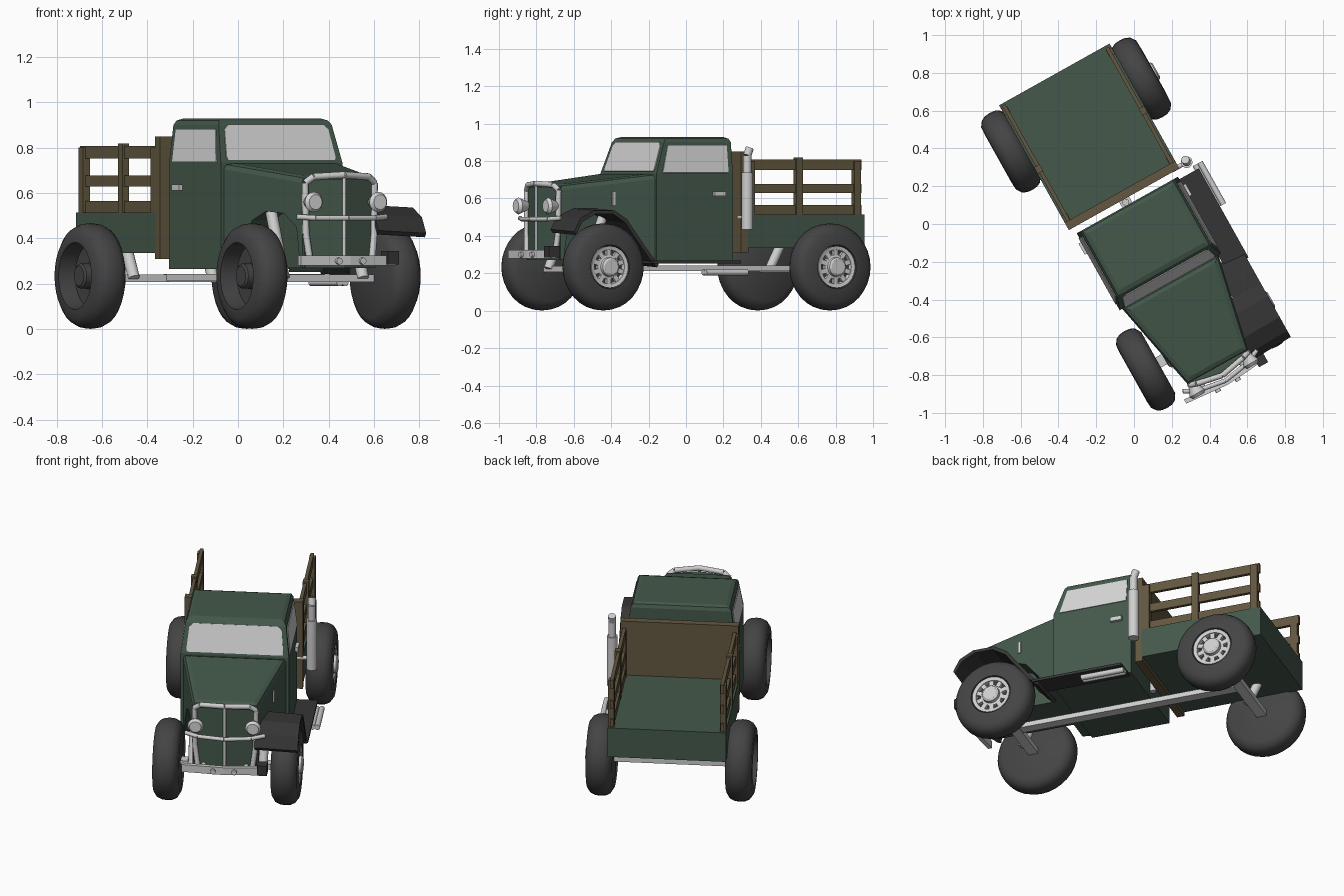
import bpy, bmesh, math
from mathutils import Matrix, Vector

if "Cube" in bpy.data.objects:
    bpy.data.objects.remove(bpy.data.objects["Cube"])

# The whole truck is modelled straight, facing -y, then turned on the ground
TURN = Matrix.Rotation(math.radians(29.2), 4, 'Z') @ Matrix.Translation((0.018, 0, 0))


def material(name, rgb):
    m = bpy.data.materials.new(name)
    m.diffuse_color = (*rgb, 1)
    m.use_nodes = True
    m.node_tree.nodes["Principled BSDF"].inputs["Base Color"].default_value = m.diffuse_color
    return m


GREEN = material("dark green paint", (0.058, 0.098, 0.070))
WOOD = material("brown wood", (0.125, 0.095, 0.050))
RUBBER = material("grey rubber", (0.058, 0.058, 0.058))
BLACK = material("charcoal fender", (0.036, 0.036, 0.036))
CHROME = material("light metal", (0.62, 0.62, 0.62))
GLASS = material("pale glass", (0.66, 0.66, 0.66))


def finish(name, bm, mat, smooth=False):
    bmesh.ops.recalc_face_normals(bm, faces=bm.faces[:])
    me = bpy.data.meshes.new(name)
    bm.to_mesh(me)
    bm.free()
    ob = bpy.data.objects.new(name, me)
    bpy.context.collection.objects.link(ob)
    me.materials.append(mat)
    ob.matrix_world = TURN
    if smooth:
        bpy.ops.object.select_all(action='DESELECT')
        ob.select_set(True)
        bpy.context.view_layer.objects.active = ob
        bpy.ops.object.shade_smooth_by_angle(angle=math.radians(35))
    return ob


def loft(bm, a, b):
    """Closed solid between two matching outlines."""
    va, vb = [bm.verts.new(p) for p in a], [bm.verts.new(p) for p in b]
    bm.faces.new(va)
    bm.faces.new(vb[::-1])
    for i in range(len(a)):
        j = (i + 1) % len(a)
        bm.faces.new((va[i], vb[i], vb[j], va[j]))


def box(name, x, y, z, mat):
    bm = bmesh.new()
    loft(bm, *[[(x[0], y[0], k), (x[1], y[0], k), (x[1], y[1], k), (x[0], y[1], k)] for k in z])
    return finish(name, bm, mat)


def side_prism(name, profile, half, mat, bevel_above=None, width=0.025):
    """Side profile (y, z) spread to +-half(y, z), optionally rounding the upper edges."""
    bm = bmesh.new()
    loft(bm, *[[(s * half(y, z), y, z) for y, z in profile] for s in (-1, 1)])
    if bevel_above:
        edges = [e for e in bm.edges if all(v.co.z > bevel_above for v in e.verts)]
        bmesh.ops.bevel(bm, geom=edges, offset=width, segments=2, profile=0.5, affect='EDGES')
    return finish(name, bm, mat)


def plate(name, pts, mat, half_thick=0.0045):
    pts = [Vector(p) for p in pts]
    n = (pts[1] - pts[0]).cross(pts[2] - pts[1]).normalized() * half_thick
    bm = bmesh.new()
    loft(bm, [p + n for p in pts], [p - n for p in pts])
    return finish(name, bm, mat)


def rods(name, pts, r, mat=CHROME, segs=12, r_end=None):
    """Chain of round rods through the points."""
    bm = bmesh.new()
    for p, q in zip(pts, pts[1:]):
        p, q = Vector(p), Vector(q)
        d = q - p
        m = Matrix.Translation((p + q) / 2) @ d.to_track_quat('Z', 'Y').to_matrix().to_4x4()
        bmesh.ops.create_cone(bm, cap_ends=True, segments=segs, radius1=r,
                              radius2=r if r_end is None else r_end, depth=d.length, matrix=m)
    return finish(name, bm, mat, True)


def wheel_part(name, centre, side, profile, mat, segs=32):
    """Lathe of (radius, outward offset) around the axle."""
    bm = bmesh.new()
    verts = [bm.verts.new((side * d, r, 0)) for r, d in profile]
    edges = [bm.edges.new(p) for p in zip(verts, verts[1:])]
    bmesh.ops.spin(bm, geom=verts + edges, axis=(1, 0, 0), cent=(0, 0, 0),
                   angle=math.tau, steps=segs, use_duplicate=False)
    bmesh.ops.remove_doubles(bm, verts=bm.verts[:], dist=1e-5)
    bmesh.ops.translate(bm, verts=bm.verts[:], vec=centre)
    return finish(name, bm, mat, True)


# Cab: straight lower body, slightly narrowing top with rounded roof
def cab_half(y, z):
    return 0.307 - max(0, z - 0.735) * 0.13


side_prism("cab_body", [(0.105, 0.265), (0.105, 0.735), (-0.362, 0.735), (-0.362, 0.265)], cab_half, GREEN)
side_prism("cab_top", [(0.105, 0.735), (0.105, 0.928), (-0.295, 0.928), (-0.362, 0.735)],
           cab_half, GREEN, 0.8, 0.028)
wy = lambda z: -0.362 + (z - 0.735) * 0.347
plate("windshield", [(x, wy(z), z) for x, z in
      [(-0.27, 0.745), (0.27, 0.745), (0.275, 0.76), (0.262, 0.88), (0.24, 0.9),
       (-0.24, 0.9), (-0.262, 0.88), (-0.275, 0.76)]], GLASS)
for s, tag in ((-1, "left"), (1, "right")):
    plate(f"{tag}_window", [(s * cab_half(y, z), y, z) for y, z in
          [(-0.325, 0.737), (0.077, 0.737), (0.077, 0.882), (-0.285, 0.882)]], GLASS)
    box(f"{tag}_door_handle", sorted((s * 0.3, s * 0.325)), (-0.015, 0.053), (0.612, 0.638), CHROME)

# Hood narrowing to the front, with wheel arches cut in the side profile
def hood_half(y, z):
    return 0.292 + (y + 0.36) * 0.208


side_prism("hood", [(-0.36, 0.27), (-0.41, 0.27), (-0.47, 0.38), (-0.55, 0.48), (-0.64, 0.52),
                    (-0.76, 0.51), (-0.84, 0.45), (-0.865, 0.27), (-0.88, 0.27), (-0.88, 0.675),
                    (-0.36, 0.735)], hood_half, GREEN, 0.6, 0.03)
box("engine_block", (-0.14, 0.14), (-0.87, -0.36), (0.27, 0.56), GREEN)
bm = bmesh.new()
loft(bm, *[[(-0.175, -0.87, z), (-0.175, -0.885, z), (0, -0.925, z), (0.175, -0.885, z), (0.175, -0.87, z)]
           for z in (0.27, 0.66)])
finish("grille_panel", bm, GREEN)
box("hood_vent", (0.235, 0.25), (-0.598, -0.583), (0.565, 0.635), CHROME)

# Chrome grille frame, guard and bumper
rods("grille_frame", [(-0.155, -0.9, 0.29), (-0.172, -0.89, 0.42), (-0.175, -0.888, 0.645), (-0.14, -0.9, 0.672),
                      (0, -0.928, 0.68), (0.14, -0.9, 0.672), (0.175, -0.888, 0.645),
                      (0.172, -0.89, 0.42), (0.155, -0.9, 0.29)], 0.015)
rods("grille_centre_bar", [(0, -0.928, 0.28), (0, -0.928, 0.68)], 0.008)
rods("grille_guard", [(-0.225, -0.9, 0.495), (-0.15, -0.935, 0.49), (0, -0.96, 0.49),
                      (0.15, -0.935, 0.49), (0.225, -0.9, 0.495)], 0.012)
bm = bmesh.new()
loft(bm, *[[(-0.24, -0.965, z), (0, -0.985, z), (0.24, -0.965, z), (0.24, -0.94, z),
            (0, -0.96, z), (-0.24, -0.94, z)] for z in (0.28, 0.325)])
finish("bumper", bm, CHROME)
box("bumper_box", (0.19, 0.245), (-0.985, -0.92), (0.285, 0.345), BLACK)
for s, tag in ((-1, "left"), (1, "right")):
    rods(f"{tag}_bumper_bracket", [(s * 0.12, -0.95, 0.30), (s * 0.12, -0.87, 0.30)], 0.014)
    rods(f"{tag}_bumper_lamp", [(s * 0.06, -0.97, 0.30), (s * 0.06, -0.995, 0.30)], 0.015)
    rods(f"{tag}_headlight", [(s * 0.163, -0.89, 0.56), (s * 0.163, -0.945, 0.56)], 0.022, r_end=0.045, segs=16)
    rods(f"{tag}_headlight_lens", [(s * 0.163, -0.945, 0.56), (s * 0.163, -0.962, 0.56)], 0.045, GLASS, 16, 0.033)

# Right fender and running board (the left side has lost its own)
path = [(-0.935, 0.435), (-0.895, 0.505), (-0.81, 0.548), (-0.68, 0.548), (-0.6, 0.5),
        (-0.53, 0.41), (-0.44, 0.3), (-0.4, 0.262)]
lower = [(y + (0.012 if i < 3 else -0.012), z - 0.018) for i, (y, z) in enumerate(path)]
bm = bmesh.new()
outline = path + lower[::-1]
loft(bm, [(0.17, y, z) for y, z in outline], [(0.415, y * 0.97 - 0.02, z - 0.012) for y, z in outline])
finish("right_fender", bm, BLACK)
box("right_running_board", (0.29, 0.425), (-0.45, 0.09), (0.252, 0.268), BLACK)

# Step tubes and exhaust stack on the right
for x in (0.418, 0.446):
    rods("step_tube", [(x, -0.14, 0.205), (x, 0.115, 0.205)], 0.016)
rods("exhaust_muffler", [(0.385, 0.15, 0.435), (0.385, 0.15, 0.74)], 0.031, segs=16)
rods("exhaust_tip", [(0.385, 0.15, 0.73), (0.385, 0.15, 0.83), (0.385, 0.165, 0.87)], 0.022, segs=16)
rods("exhaust_bracket", [(0.30, 0.15, 0.5), (0.385, 0.15, 0.5)], 0.012)
rods("exhaust_elbow", [(0.0, 0.122, 0.30), (0.0, 0.122, 0.45)], 0.018)

# Cargo bed with wooden headboard and slatted sides
box("cargo_bed", (-0.335, 0.335), (0.18, 0.897), (0.335, 0.515), GREEN)
box("headboard", (-0.335, 0.335), (0.14, 0.185), (0.31, 0.85), WOOD)
for s, tag in ((-1, "left"), (1, "right")):
    for z in ((0.515, 0.565), (0.628, 0.678), (0.752, 0.808)):
        box(f"{tag}_bed_slat", sorted((s * 0.303, s * 0.323)), (0.185, 0.885), z, WOOD)
    for y, top in ((0.205, 0.80), (0.5, 0.818), (0.855, 0.80)):
        box(f"{tag}_bed_post", sorted((s * 0.3, s * 0.334)), (y - 0.02, y + 0.02), (0.515, top), WOOD)

# Axles, centre beam and struts
box("centre_beam", (-0.03, 0.03), (-0.70, 0.65), (0.212, 0.242), CHROME)
for y, half, tag, foot, head, top in ((-0.703, 0.33, "front", -0.74, -0.625, 0.52),
                                      (0.653, 0.39, "rear", 0.615, 0.69, 0.37)):
    box(f"{tag}_axle", (-half, half), (y - 0.03, y + 0.03), (0.207, 0.24), CHROME)
    for s in (-1, 1):
        rods(f"{tag}_strut", [(s * 0.2, foot, 0.225), (s * 0.2, head, top)], 0.026)

# Wheels: open dark rims on the left, metal spoked rims on the right
for y, track, tag in ((-0.703, 0.335, "front"), (0.653, 0.395, "rear")):
    for s in (-1, 1):
        c = Vector((s * track - 0.004, y, 0.234))
        rim = 0.148 if s < 0 else 0.118
        floor = 0.0 if s < 0 else 0.045
        wheel_part(f"{tag}_tyre", c, s, [(0, -0.07), (0.185, -0.075), (0.218, -0.055), (0.23, -0.03), (0.233, 0),
                   (0.23, 0.03), (0.218, 0.055), (0.19, 0.075), (rim, 0.078),
                   (rim - 0.01, floor), (0, floor)], RUBBER)
        if s < 0:
            wheel_part(f"{tag}_bare_hub", c, s, [(0.057, 0), (0.055, 0.05), (0.045, 0.058), (0, 0.058)], RUBBER, 16)
            continue
        wheel_part(f"{tag}_rim_ring", c, s, [(0.11, 0.045), (0.112, 0.074), (0.092, 0.07), (0.088, 0.045)], CHROME)
        wheel_part(f"{tag}_hub", c, s, [(0.068, 0.045), (0.066, 0.062), (0.052, 0.066), (0.05, 0.085),
                                        (0.04, 0.092), (0, 0.092)], CHROME, 20)
        bm = bmesh.new()
        for i in range(10):
            m = (Matrix.Translation(c) @ Matrix.Rotation(math.tau * i / 10, 4, 'X')
                 @ Matrix.Translation((0.056, 0, 0.08)) @ Matrix.Diagonal((0.02, 0.026, 0.04, 1)))
            bmesh.ops.create_cube(bm, size=1, matrix=m)
        finish(f"{tag}_rim_spokes", bm, CHROME)
